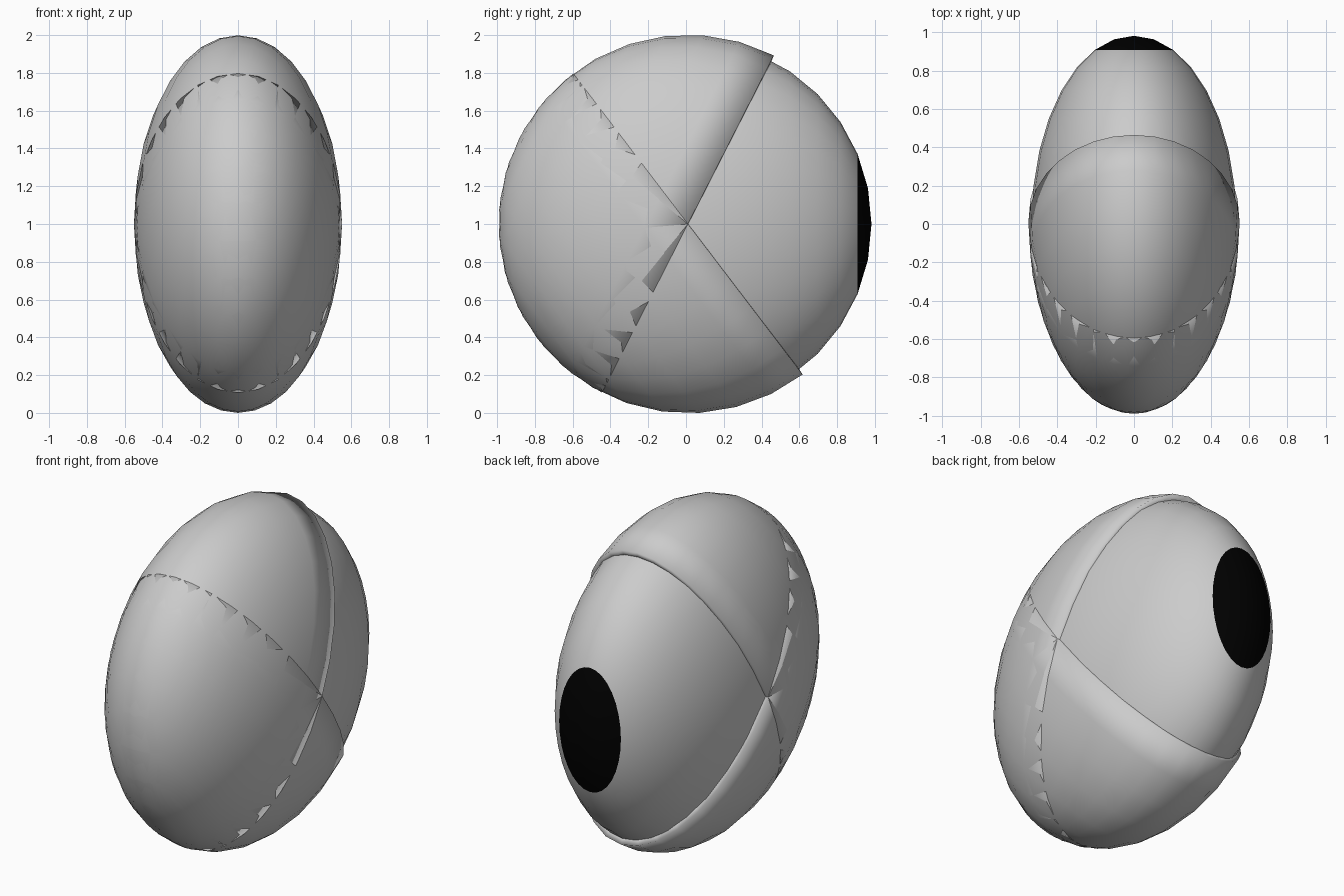
import bpy, bmesh
from math import radians
from mathutils import Matrix

if "Cube" in bpy.data.objects:
    bpy.data.objects.remove(bpy.data.objects["Cube"])

CENTRE = Matrix.Translation((0, 0.01, 1.0))
SQUASH = Matrix.Diagonal((0.55, 1, 1, 1))   # the whole eye is narrow in x


def ball(radius):
    """UV sphere with its poles on the y axis."""
    bm = bmesh.new()
    bmesh.ops.create_uvsphere(bm, u_segments=32, v_segments=16, radius=radius)
    bmesh.ops.rotate(bm, verts=bm.verts, matrix=Matrix.Rotation(radians(-90), 3, 'X'))
    return bm


def finish(bm, name):
    for f in bm.faces:
        f.smooth = True
    me = bpy.data.meshes.new(name)
    bm.to_mesh(me)
    bm.free()
    ob = bpy.data.objects.new(name, me)
    bpy.context.collection.objects.link(ob)
    return ob


def material(name, colour):
    m = bpy.data.materials.new(name)
    m.diffuse_color = colour
    m.use_nodes = True
    m.node_tree.nodes["Principled BSDF"].inputs["Base Color"].default_value = m.diffuse_color
    return m


# Eyeball, with the two rings around its +y pole coloured as the pupil
R = 0.972
bm = ball(R)
for f in bm.faces:
    if f.calc_center_median().y > R * 0.925:
        f.material_index = 1
bm.transform(CENTRE @ SQUASH)
eye = finish(bm, "eyeball")
eye.data.materials.append(material("eye_grey", (0.8, 0.8, 0.8, 1)))
eye.data.materials.append(material("pupil_black", (0, 0, 0, 1)))


# Eyelids: thick half shells tilted about the x axis, overlapping at the back
def eyelid(name, tilt):
    bm = ball(1.002)
    bmesh.ops.delete(bm, geom=[v for v in bm.verts if v.co.y > 0.001], context='VERTS')
    bm.transform(CENTRE @ SQUASH @ Matrix.Rotation(radians(tilt), 4, 'X'))
    ob = finish(bm, name)
    mod = ob.modifiers.new("thickness", 'SOLIDIFY')
    mod.thickness = 0.05
    mod.offset = -1


eyelid("upper_eyelid", -27)
eyelid("lower_eyelid", 37.3)
